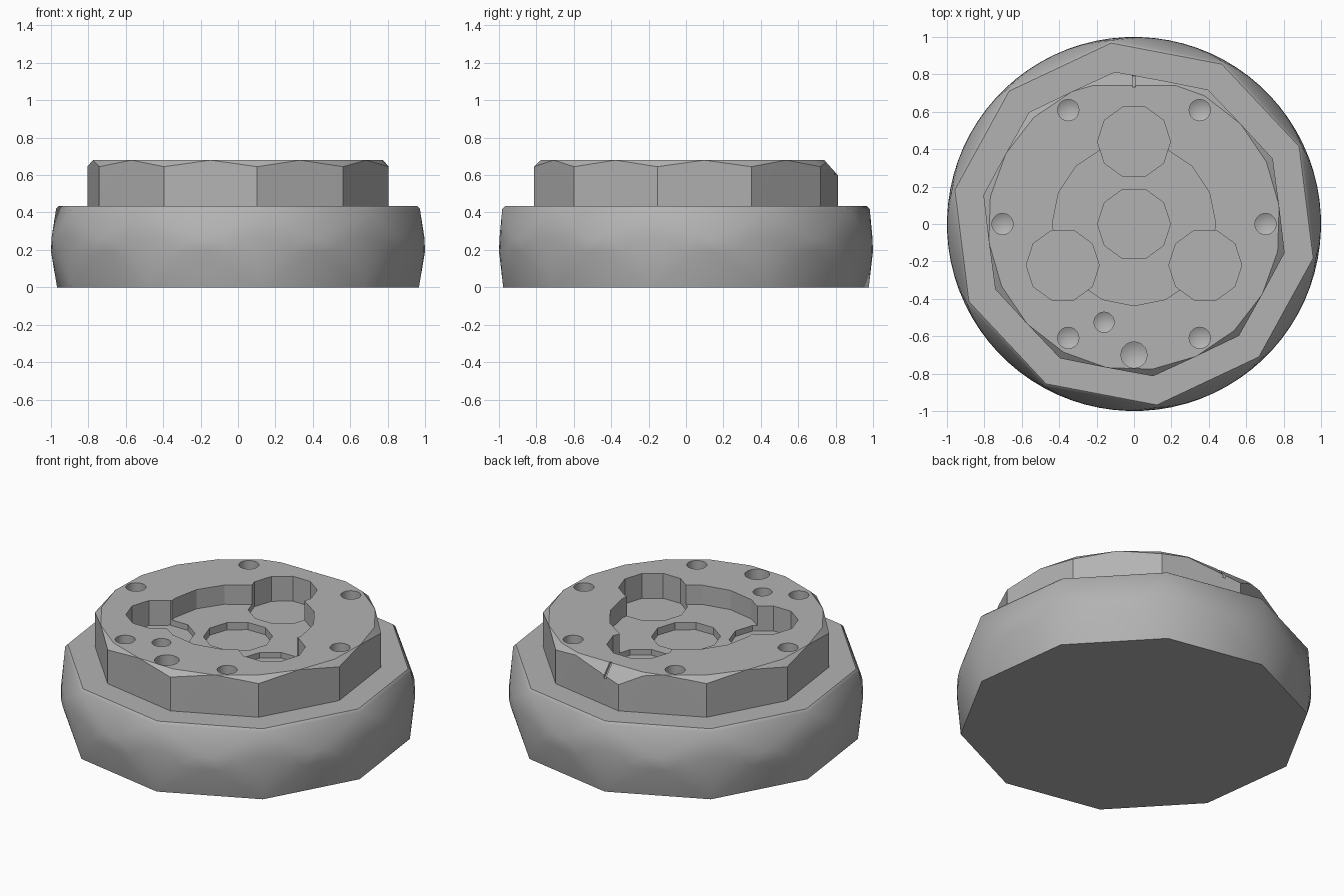
import bpy, bmesh
from math import sin, cos, radians, pi
from mathutils import Vector, Matrix

cube = bpy.data.objects.get("Cube")
if cube:
    bpy.data.objects.remove(cube)

grey = bpy.data.materials.new("plain_grey")
grey.use_nodes = True
grey.diffuse_color = (0.45, 0.45, 0.45, 1)
grey.node_tree.nodes["Principled BSDF"].inputs["Base Color"].default_value = grey.diffuse_color

TURN = radians(25.2)   # orientation shared by the ten-sided outlines


def ring(count, radius, z, turn=TURN):
    return [Vector((radius * cos(turn + 2 * pi * i / count),
                    radius * sin(turn + 2 * pi * i / count), z)) for i in range(count)]


def make_object(name, bm):
    bmesh.ops.recalc_face_normals(bm, faces=bm.faces)
    mesh = bpy.data.meshes.new(name)
    bm.to_mesh(mesh)
    bm.free()
    mesh.materials.append(grey)
    obj = bpy.data.objects.new(name, mesh)
    bpy.context.collection.objects.link(obj)
    return obj


def hull(name, rings):
    bm = bmesh.new()
    for points in rings:
        for point in points:
            bm.verts.new(point)
    result = bmesh.ops.convex_hull(bm, input=bm.verts)
    loose = {v for v in result["geom_interior"] if isinstance(v, bmesh.types.BMVert)}
    bmesh.ops.delete(bm, geom=list(loose), context="VERTS")
    bmesh.ops.dissolve_limit(bm, angle_limit=0.002, verts=bm.verts, edges=bm.edges)
    return make_object(name, bm)


def cut(target, cutter):
    cutter.hide_render = True
    mod = target.modifiers.new("cut", "BOOLEAN")
    mod.operation = "DIFFERENCE"
    mod.solver = "EXACT"
    mod.object = cutter
    bpy.context.view_layer.objects.active = target
    bpy.ops.object.modifier_apply(modifier=mod.name)
    bpy.data.objects.remove(cutter)


def pocket(target, x, y, radius, floor, sides, tip=0.0):
    rings = [ring(sides, radius, 0.8, 0), ring(sides, radius, floor, 0)]
    if tip:
        rings.append([Vector((0, 0, floor - tip))])
    cutter = hull("pocket_cutter", rings)
    cutter.data.transform(Matrix.Translation((x, y, 0)))
    cut(target, cutter)


# Body: ten-sided ends swelling to a round waist
body = hull("body", [ring(10, 0.985, 0), ring(80, 1.0, 0.19), ring(80, 0.998, 0.26),
                     ring(10, 0.99, 0.42), ring(10, 0.975, 0.435)])

# Collar: ten-sided, with corners chamfered like a nut
collar = hull("collar", [ring(10, 0.82, 0.42), ring(10, 0.82, 0.645),
                         ring(20, 0.782, 0.68)])

# Sloped flat along the back of the collar
bm = bmesh.new()
bm.from_mesh(collar.data)
slope = Vector((0, 0.09, 0.08)).normalized()
bmesh.ops.bisect_plane(bm, geom=bm.verts[:] + bm.edges[:] + bm.faces[:],
                       plane_co=(0, 0.74, 0.68), plane_no=slope, clear_outer=True)
bmesh.ops.holes_fill(bm, edges=[e for e in bm.edges if e.is_boundary])
bmesh.ops.recalc_face_normals(bm, faces=bm.faces)
bm.to_mesh(collar.data)
bm.free()

# Round recess, three lobes and the centre socket
pocket(collar, 0, 0, 0.437, 0.56, 16)
for degrees in (90, 210, 330):
    a = radians(degrees)
    pocket(collar, 0.44 * cos(a), 0.44 * sin(a), 0.195, 0.525, 10)
pocket(collar, 0, 0, 0.195, 0.515, 10)

# Drilled holes
for i in range(6):
    a = i * pi / 3
    pocket(collar, 0.703 * cos(a), 0.703 * sin(a), 0.057, 0.6, 20, 0.03)
pocket(collar, -0.16, -0.525, 0.054, 0.6, 20, 0.03)
pocket(collar, 0, -0.7, 0.07, 0.58, 20, 0.035)

# Index notch on the slope
bm = bmesh.new()
bmesh.ops.create_cube(bm, size=1)
bmesh.ops.scale(bm, vec=(0.016, 0.1, 0.03), verts=bm.verts)
bmesh.ops.rotate(bm, matrix=Matrix.Rotation(-radians(48), 3, "X"), verts=bm.verts)
bmesh.ops.translate(bm, vec=(0, 0.77, 0.646), verts=bm.verts)
cut(collar, make_object("notch_cutter", bm))

# Smooth the body's swelling, keep machined edges crisp
for obj, angle in ((body, 28), (collar, 20)):
    bpy.ops.object.select_all(action="DESELECT")
    obj.select_set(True)
    bpy.context.view_layer.objects.active = obj
    bpy.ops.object.shade_smooth_by_angle(angle=radians(angle))
